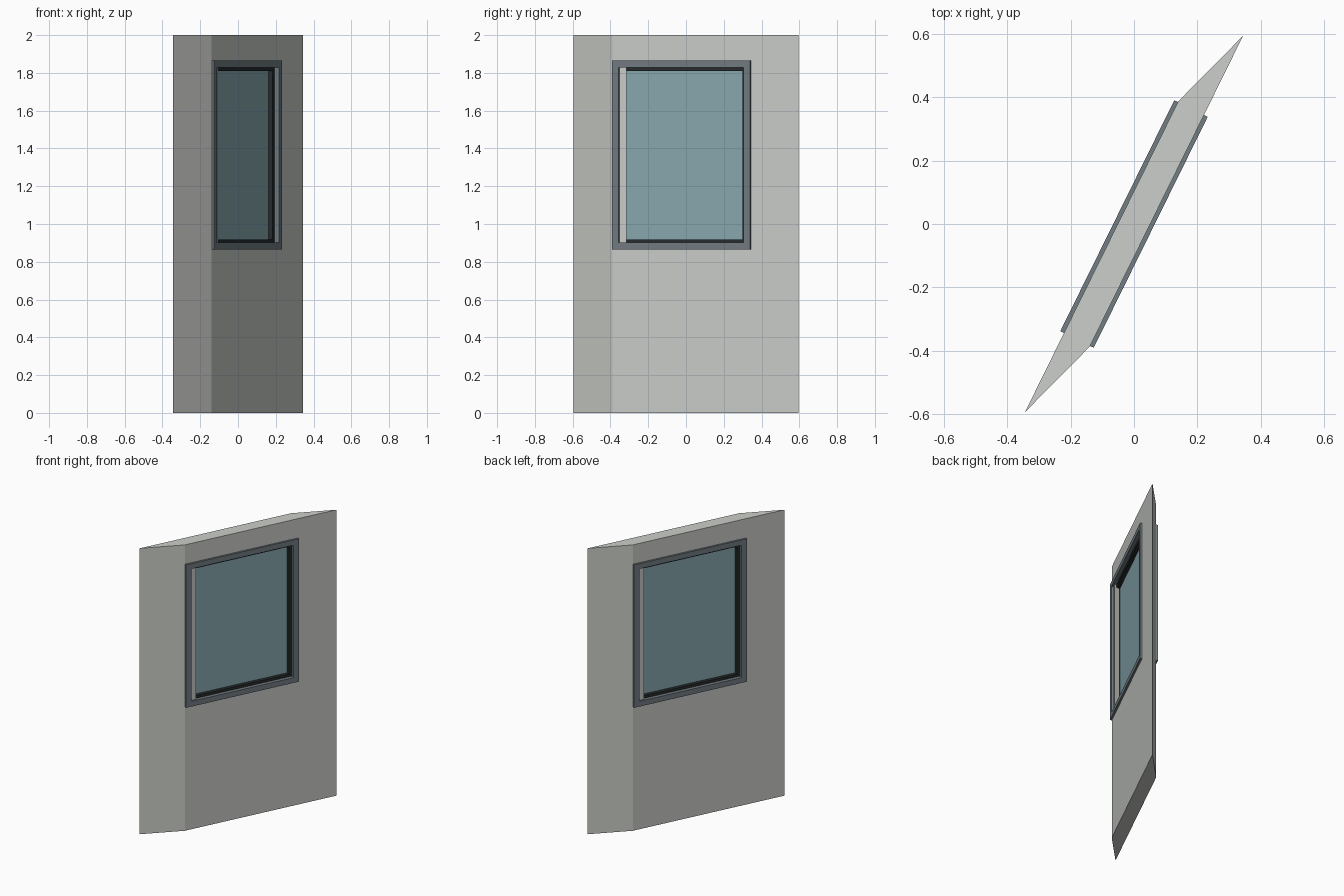
import bpy, bmesh
from mathutils import Vector

if "Cube" in bpy.data.objects:
    bpy.data.objects.remove(bpy.data.objects["Cube"])

# Wall axes: s runs along the wall, n points out of its front face
U = Vector((0.4425, 0.8968, 0))
N = Vector((0.8968, -0.4425, 0))
MID_Z = 1.365


def material(name, rgb):
    m = bpy.data.materials.new(name)
    m.diffuse_color = (*rgb, 1)
    m.use_nodes = True
    m.node_tree.nodes["Principled BSDF"].inputs["Base Color"].default_value = m.diffuse_color
    return m


def loop(bm, n, s0, s1, z0, z1):
    return [bm.verts.new(U * s + N * n + Vector((0, 0, z)))
            for s, z in ((s0, z0), (s1, z0), (s1, z1), (s0, z1))]


def finish(bm, name, mat):
    bmesh.ops.recalc_face_normals(bm, faces=bm.faces)
    me = bpy.data.meshes.new(name)
    bm.to_mesh(me)
    bm.free()
    me.materials.append(mat)
    bpy.context.collection.objects.link(bpy.data.objects.new(name, me))


def ring(name, mat, *rects):
    """Closed rectangular ring: front outer, front inner, back inner, back outer."""
    bm = bmesh.new()
    loops = [loop(bm, *r) for r in rects]
    for k in range(4):
        a, b = loops[k], loops[(k + 1) % 4]
        for i in range(4):
            j = (i + 1) % 4
            bm.faces.new((a[i], a[j], b[j], b[i]))
    finish(bm, name, mat)


def rect(n, hs, hz):
    return (n, -hs, hs, MID_Z - hz, MID_Z + hz)


def straight_ring(name, mat, n0, n1, outer, inner):
    ring(name, mat, rect(n1, *outer), rect(n1, *inner),
         rect(n0, *inner), rect(n0, *outer))


wall_mat = material("wall_paint", (0.60, 0.62, 0.585))
frame_mat = material("frame_metal", (0.17, 0.205, 0.225))
seal_mat = material("dark_seal", (0.02, 0.025, 0.025))
glass_mat = material("window_glass", (0.25, 0.40, 0.44))

# Skewed wall with a slightly skewed window opening
T = 0.046
Z0, Z1 = MID_Z - 0.475, MID_Z + 0.475
ring("wall", wall_mat,
     (T, -0.41, 0.686, 0, 2), (T, -0.33, 0.385, Z0, Z1),
     (-T, -0.385, 0.33, Z0, Z1), (-T, -0.686, 0.41, 0, 2))

# Trim frames on both faces
for name, n0, n1 in (("front_frame", 0.034, 0.059), ("back_frame", -0.059, -0.034)):
    straight_ring(name, frame_mat, n0, n1, (0.407, 0.5), (0.37, 0.463))

# Dark seal around the pane
straight_ring("window_seal", seal_mat, -0.032, 0.032, (0.372, 0.466), (0.35, 0.446))

# Glass pane
bm = bmesh.new()
a, b = loop(bm, *rect(0.007, 0.352, 0.448)), loop(bm, *rect(-0.007, 0.352, 0.448))
bm.faces.new(a)
bm.faces.new(b)
for i in range(4):
    j = (i + 1) % 4
    bm.faces.new((a[i], a[j], b[j], b[i]))
finish(bm, "glass", glass_mat)
